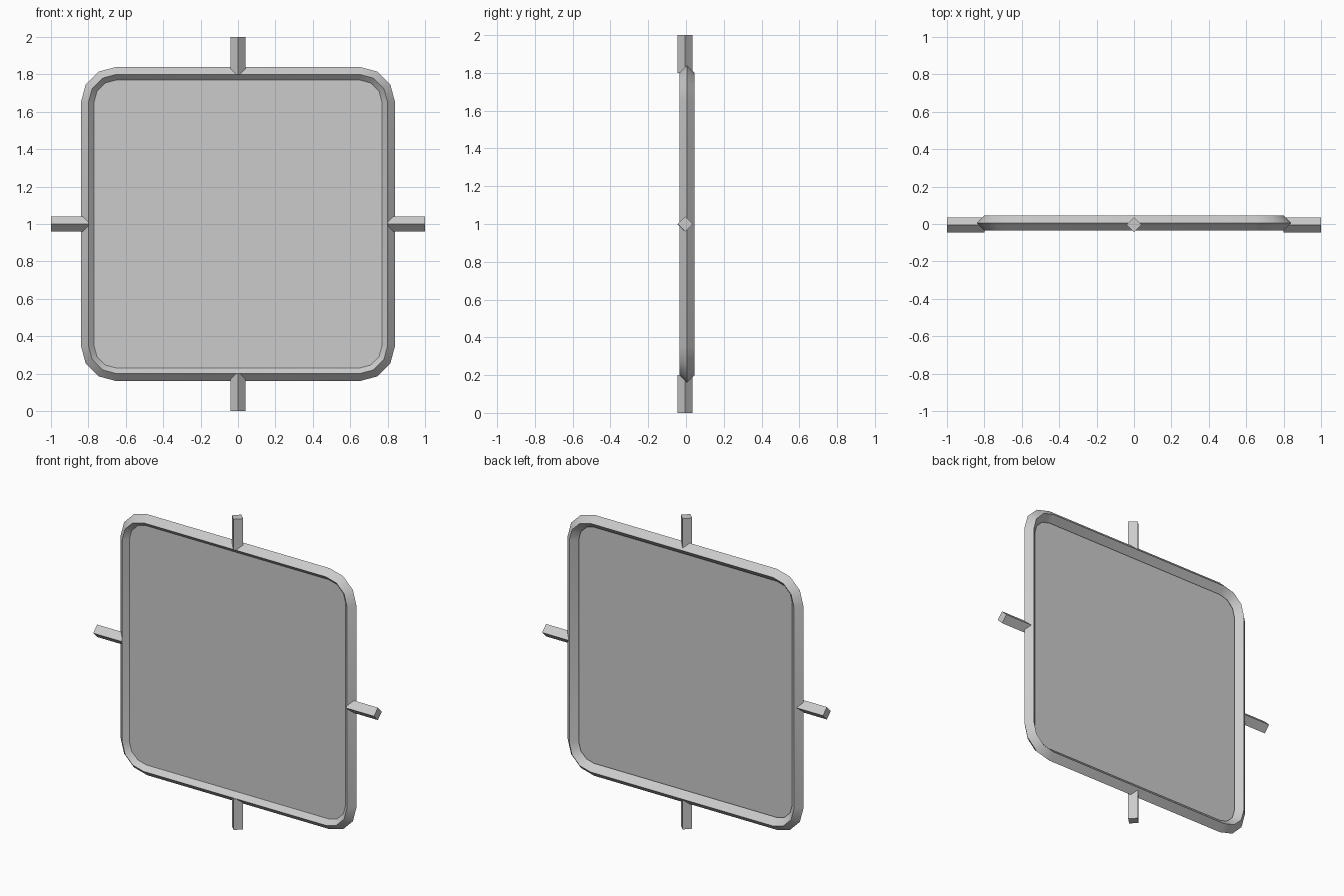
import bpy, bmesh
from math import sin, cos, pi, radians
from mathutils import Matrix, Vector

if "Cube" in bpy.data.objects:
    bpy.data.objects.remove(bpy.data.objects["Cube"])

R = 0.04          # half-width of the diamond section
FRAME_Y = 0.005   # frame sits slightly behind the panel and pegs
PANEL_Y = -0.005


def outline(offset, y):
    """Rounded square, three facets per corner, grown outward by offset."""
    pts = []
    for c in range(4):
        cx = 0.65 * (1 if c in (0, 3) else -1)
        cz = 0.65 * (1 if c in (0, 1) else -1)
        for k in range(4):
            a = c * pi / 2 + k * pi / 6
            r = 0.15 + offset
            pts.append((cx + r * cos(a), y, 1 + cz + r * sin(a)))
    return pts


def make_object(name, bm, smooth=False):
    bmesh.ops.recalc_face_normals(bm, faces=bm.faces)
    mesh = bpy.data.meshes.new(name)
    bm.to_mesh(mesh)
    bm.free()
    ob = bpy.data.objects.new(name, mesh)
    bpy.context.collection.objects.link(ob)
    if smooth:
        bpy.ops.object.select_all(action='DESELECT')
        ob.select_set(True)
        bpy.context.view_layer.objects.active = ob
        bpy.ops.object.shade_smooth_by_angle(angle=radians(35))
    return ob


# frame: diamond section swept round the rounded square
bm = bmesh.new()
section = [(R, 0), (0, R), (-R, 0), (0, -R)]
rings = [[bm.verts.new(p) for p in outline(o, FRAME_Y + dy)] for o, dy in section]
n = len(rings[0])
for i in range(4):
    a, b = rings[i], rings[(i + 1) % 4]
    for j in range(n):
        k = (j + 1) % n
        bm.faces.new((a[j], a[k], b[k], b[j]))
make_object("frame", bm, smooth=True)

# panel: flat sheet filling the frame, edges buried in it
bm = bmesh.new()
bm.faces.new([bm.verts.new(p) for p in outline(-0.02, PANEL_Y)])
make_object("panel", bm)

# pegs: diamond prisms standing out from the middle of each side
for i, name in enumerate(("right_peg", "top_peg", "left_peg", "bottom_peg")):
    bm = bmesh.new()
    place = (Matrix.Translation((0, PANEL_Y, 1)) @ Matrix.Rotation(-i * pi / 2, 4, 'Y')
             @ Matrix.Translation((0.9, 0, 0)) @ Matrix.Rotation(pi / 2, 4, 'Y'))
    bmesh.ops.create_cone(bm, cap_ends=True, segments=4, radius1=R, radius2=R,
                          depth=0.2, matrix=place)
    # keep the section's points on the axes
    if min(abs(v.co.y - PANEL_Y) for v in bm.verts) > 0.01:
        axis = Vector((cos(i * pi / 2), 0, sin(i * pi / 2)))
        bmesh.ops.rotate(bm, verts=bm.verts, cent=(0, PANEL_Y, 1),
                         matrix=Matrix.Rotation(pi / 4, 3, axis))
    make_object(name, bm)
